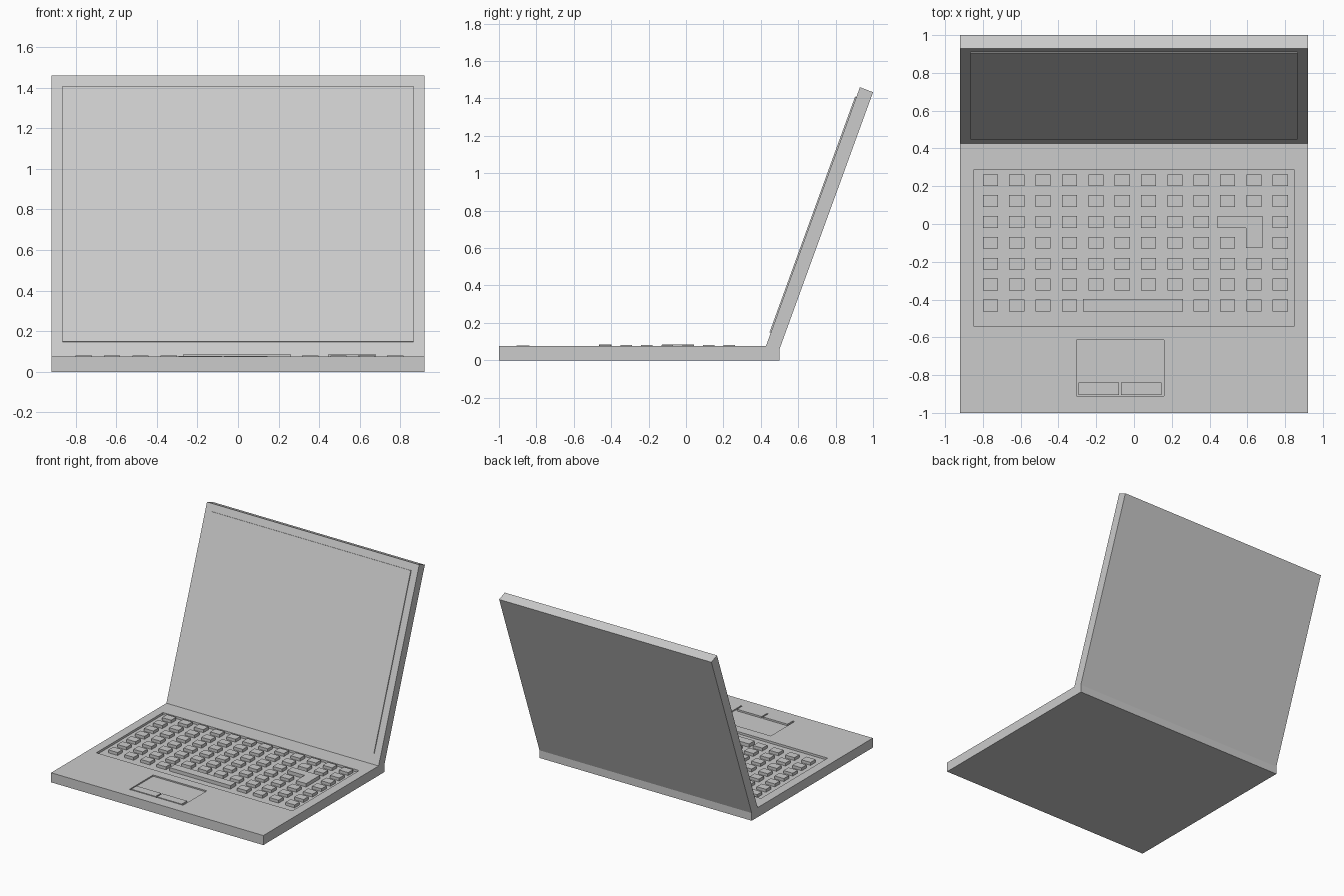
import bpy, bmesh
from mathutils import Vector

if "Cube" in bpy.data.objects:
    bpy.data.objects.remove(bpy.data.objects["Cube"])

TOP = 0.075      # top of the base
HALF = 0.92      # half width of the laptop
TRAY = 0.058     # floor of the keyboard recess
PAD = 0.065      # floor of the touchpad recess


def prism(name, points, lo, hi, along):
    """Extrude a 2D outline: along 'x' points are (y, z), along 'z' points are (x, y)."""
    bm = bmesh.new()
    to3d = (lambda p: (lo, p[0], p[1])) if along == 'x' else (lambda p: (p[0], p[1], lo))
    face = bm.faces.new([bm.verts.new(to3d(p)) for p in points])
    out = bmesh.ops.extrude_face_region(bm, geom=[face])
    step = Vector((hi - lo, 0, 0) if along == 'x' else (0, 0, hi - lo))
    bmesh.ops.translate(bm, vec=step, verts=[g for g in out['geom'] if isinstance(g, bmesh.types.BMVert)])
    bmesh.ops.recalc_face_normals(bm, faces=bm.faces)
    mesh = bpy.data.meshes.new(name)
    bm.to_mesh(mesh)
    bm.free()
    ob = bpy.data.objects.new(name, mesh)
    bpy.context.collection.objects.link(ob)
    return ob


def box(name, x0, x1, y0, y1, z0, z1):
    return prism(name, [(x0, y0), (x1, y0), (x1, y1), (x0, y1)], z0, z1, 'z')


def recess(target, name, x0, x1, y0, y1, floor):
    cutter = box(name, x0, x1, y0, y1, floor, TOP + 0.1)
    cutter.hide_render = True
    cutter.hide_viewport = True
    cutter.display_type = 'WIRE'
    mod = target.modifiers.new(name, 'BOOLEAN')
    mod.operation = 'DIFFERENCE'
    mod.solver = 'EXACT'
    mod.object = cutter


# Base with keyboard and touchpad recesses
base = prism("base", [(-1, 0), (0.5, 0), (0.5, 0.06), (0.427, TOP), (-1, TOP)], -HALF, HALF, 'x')
recess(base, "keyboard_cutter", -0.85, 0.85, -0.54, 0.285, TRAY)
recess(base, "touchpad_cutter", -0.305, 0.16, -0.91, -0.615, PAD)

# Tilted lid
foot, head = Vector((0.427, TOP)), Vector((0.93, 1.46))
prism("lid", [foot, (0.5, 0.06), (1.0, 1.433), head], -HALF, HALF, 'x')

# Raised screen panel on the lid's inner face
up = (head - foot).normalized()
out = Vector((-up.y, up.x)) * 0.007
low = foot + up * ((0.147 - foot.y) / up.y)
high = foot + up * ((1.407 - foot.y) / up.y)
prism("screen", [low - out, high - out, high + out, low + out], -0.865, 0.865, 'x')

# Key grid, leaving gaps for the space bar and enter key
gaps = {(6, 4), (6, 5), (6, 6), (6, 7), (2, 9), (2, 10), (3, 10)}
for row in range(7):
    for col in range(12):
        if (row, col) not in gaps:
            x, y = -0.80 + 0.1395 * col, 0.263 - 0.1105 * row
            box(f"key_{row}_{col}", x, x + 0.08, y - 0.062, y, TRAY - 0.005, 0.081)

# Space bar and L-shaped enter key
box("space_bar", -0.27, 0.26, -0.464, -0.397, TRAY - 0.005, 0.085)
prism("enter_key", [(0.443, 0.043), (0.443, -0.021), (0.592, -0.021),
                    (0.592, -0.128), (0.681, -0.128), (0.681, 0.043)], TRAY - 0.005, 0.085, 'z')

# Touchpad buttons
for side, x0, x1 in (("left", -0.293, -0.08), ("right", -0.07, 0.145)):
    box(f"touchpad_button_{side}", x0, x1, -0.905, -0.838, PAD - 0.005, 0.078)
